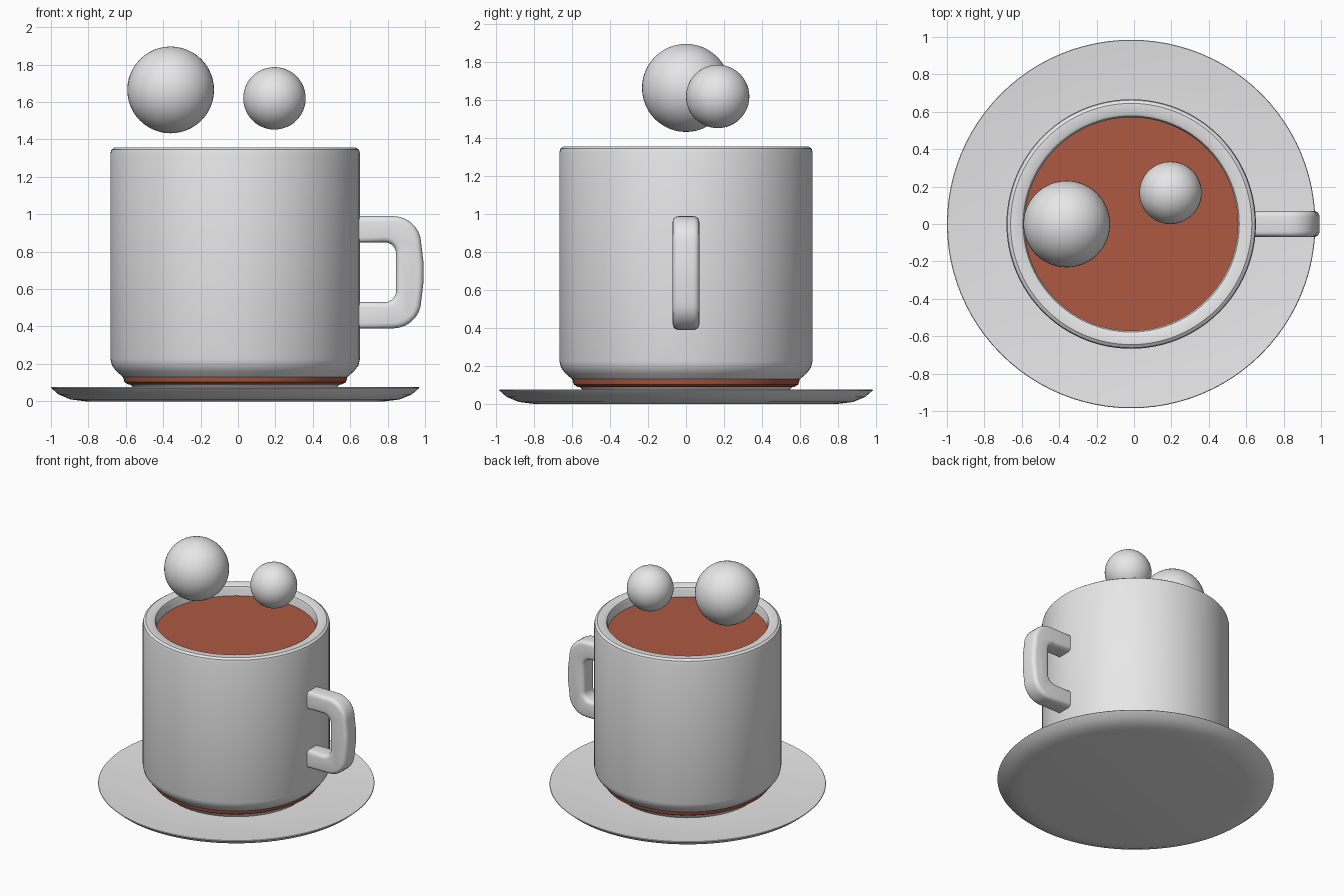
import bpy, bmesh, math
from mathutils import Matrix, Vector

cube = bpy.data.objects.get("Cube")
if cube:
    bpy.data.objects.remove(cube, do_unlink=True)

CX = -0.015  # axis of cup and saucer


def material(name, rgb):
    m = bpy.data.materials.new(name)
    m.use_nodes = True
    m.diffuse_color = (*rgb, 1)
    m.node_tree.nodes["Principled BSDF"].inputs["Base Color"].default_value = (*rgb, 1)
    return m


white = material("white_china", (0.8, 0.8, 0.8))
brown = material("cocoa_brown", (0.42, 0.1, 0.053))


def finish(bm, name, mat, angle=35):
    bmesh.ops.recalc_face_normals(bm, faces=bm.faces)
    me = bpy.data.meshes.new(name)
    bm.to_mesh(me)
    bm.free()
    me.materials.append(mat)
    for p in me.polygons:
        p.use_smooth = True
    me.set_sharp_from_angle(angle=math.radians(angle))
    ob = bpy.data.objects.new(name, me)
    bpy.context.collection.objects.link(ob)
    return ob


def lathe(name, profile, mat, steps=96):
    """Spin a (radius, height) profile that starts and ends on the axis."""
    bm = bmesh.new()
    verts = [bm.verts.new((r, 0, z)) for r, z in profile]
    edges = [bm.edges.new(pair) for pair in zip(verts, verts[1:])]
    bmesh.ops.spin(bm, geom=verts + edges, cent=(0, 0, 0), axis=(0, 0, 1),
                   angle=math.tau, steps=steps)
    bmesh.ops.remove_doubles(bm, verts=bm.verts, dist=1e-4)
    bmesh.ops.translate(bm, verts=bm.verts, vec=(CX, 0, 0))
    return finish(bm, name, mat)


def ball(name, centre, radius):
    bm = bmesh.new()
    bmesh.ops.create_uvsphere(bm, u_segments=48, v_segments=24, radius=radius,
                              matrix=Matrix.Translation(centre))
    return finish(bm, name, white)


def corner(cx, cz, rx, rz, n=7):
    """Quarter ellipse from its top to its right side."""
    arc = [math.pi / 2 * (1 - i / n) for i in range(n + 1)]
    return [(cx + rx * math.cos(a), cz + rz * math.sin(a)) for a in arc]


# Saucer, slightly dished
lathe("saucer", [(0, 0), (0.8, 0), (0.88, 0.01), (0.945, 0.037), (0.985, 0.072),
                 (0.982, 0.076), (0.8, 0.058), (0.6, 0.047), (0, 0.045)], white)

# Cup with rounded rim and tapered foot
lathe("cup", [(0, 0.04), (0.51, 0.04), (0.55, 0.08), (0.6, 0.13), (0.635, 0.16),
              (0.658, 0.19), (0.667, 0.225), (0.667, 1.325), (0.662, 1.345),
              (0.645, 1.357), (0.595, 1.357), (0.578, 1.348), (0.57, 1.33),
              (0.57, 0.2), (0, 0.2)], white)

# Drink, with its lower edge showing around the foot
lathe("drink", [(0, 0.09), (0.57, 0.09), (0.592, 0.102), (0.6, 0.13),
                (0.6, 1.278), (0, 1.278)], brown)

# Handle: upper half outlines mirrored, extruded and rounded
MID = 0.69


def mirrored(half):
    return half + [(x, 2 * MID - z) for x, z in reversed(half)]


outer = mirrored([(0.6, 0.99)] + corner(0.83, 0.84, 0.15, 0.15) + [(0.992, 0.74)])
inner = mirrored([(0.6, 0.85)] + corner(0.785, 0.79, 0.06, 0.06))
bm = bmesh.new()
face = bm.faces.new([bm.verts.new((x, -0.07, z)) for x, z in outer + inner[::-1]])
ext = bmesh.ops.extrude_face_region(bm, geom=[face], use_keep_orig=True)
bmesh.ops.translate(bm, vec=Vector((0, 0.14, 0)),
                    verts=[g for g in ext["geom"] if isinstance(g, bmesh.types.BMVert)])
rims = [e for e in bm.edges if abs(e.verts[0].co.y - e.verts[1].co.y) < 1e-5]
bmesh.ops.bevel(bm, geom=rims, offset=0.03, offset_type='OFFSET', segments=4,
                profile=0.5, affect='EDGES', clamp_overlap=True)
finish(bm, "handle", white, 50)

# Floating balls above the cup
ball("large_ball", (-0.36, 0, 1.665), 0.232)
ball("small_ball", (0.195, 0.167, 1.62), 0.167)
